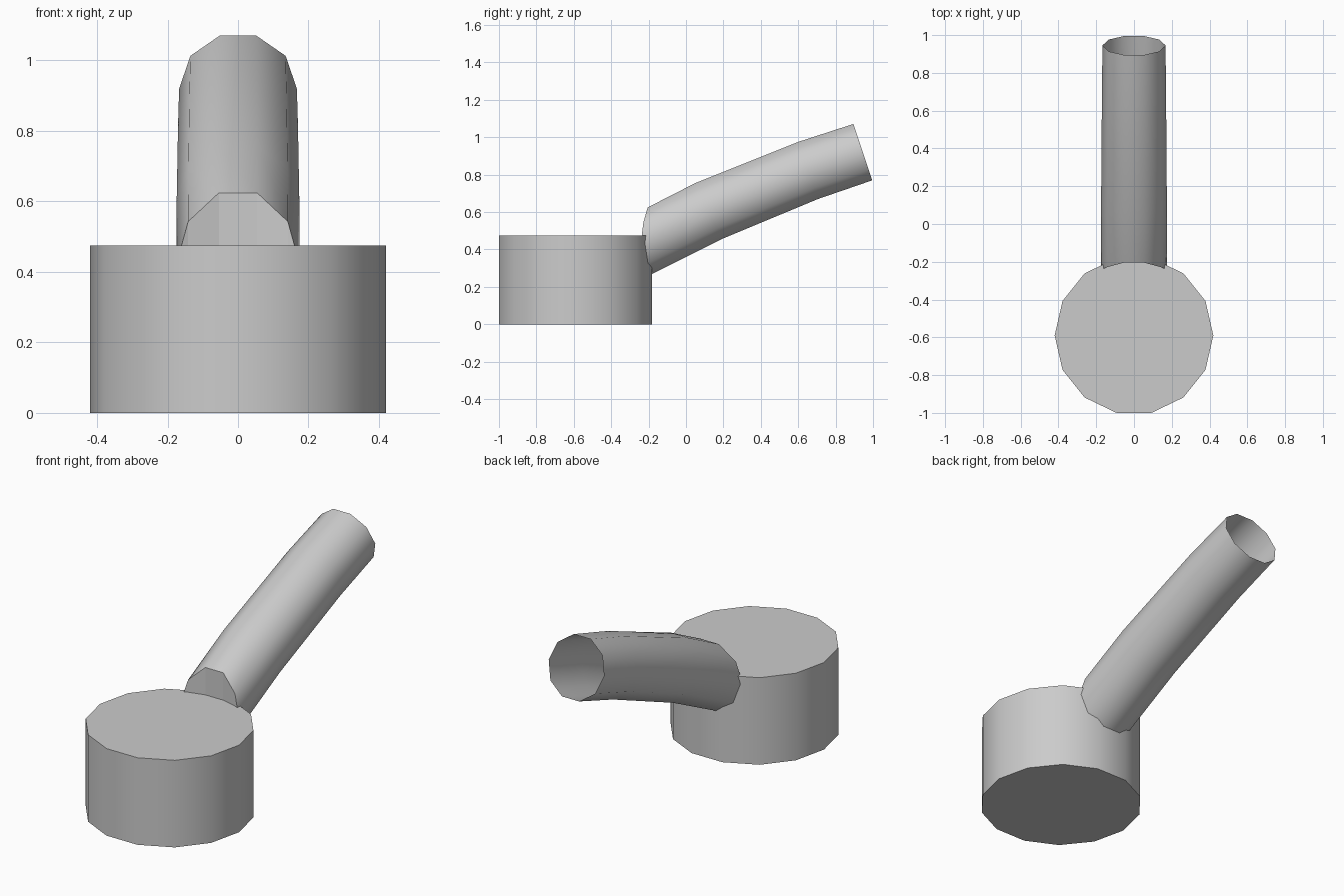
import bpy, bmesh, math

if "Cube" in bpy.data.objects:
    bpy.data.objects.remove(bpy.data.objects["Cube"])

grey = bpy.data.materials.new("light_grey")
grey.diffuse_color = (0.6, 0.6, 0.6, 1)
grey.use_nodes = True
grey.node_tree.nodes["Principled BSDF"].inputs["Base Color"].default_value = grey.diffuse_color


def add_object(name, bm):
    mesh = bpy.data.meshes.new(name)
    bm.to_mesh(mesh)
    bm.free()
    mesh.materials.append(grey)
    obj = bpy.data.objects.new(name, mesh)
    bpy.context.collection.objects.link(obj)
    return obj


# Base: 14-sided drum with flat caps and smooth sides
bm = bmesh.new()
N = 14
rim = [(0.42 * math.cos(2 * math.pi * i / N),
        -0.59 + 0.42 * math.sin(2 * math.pi * i / N)) for i in range(N)]
low = [bm.verts.new((x, y, 0)) for x, y in rim]
high = [bm.verts.new((x, y, 0.475)) for x, y in rim]
for i in range(N):
    j = (i + 1) % N
    bm.faces.new((low[i], low[j], high[j], high[i])).smooth = True
caps = [bm.faces.new(high), bm.faces.new(low[::-1])]
for f in caps:
    for e in f.edges:
        e.smooth = False
add_object("base_drum", bm)

# Handle: 10-sided bent tube, open at the far end
bm = bmesh.new()
M = 10
angles = [2 * math.pi * i / M for i in range(M)]

# the first ring follows the round side of the drum
rings = []
ring = []
for a in angles:
    x = 0.175 * math.cos(a)
    y = -0.59 + math.sqrt(0.389 ** 2 - x * x) - 0.0005 * (abs(x) > 0.1)
    z = 0.441 + (y + 0.205) * 0.505 + 0.193 * math.sin(a)
    ring.append(bm.verts.new((x, y, z)))
rings.append(ring)

# other rings: centre y, centre z, radius, up direction (y, z)
for cy, cz, r, uy, uz in ((0.12, 0.605, 0.174, -0.423, 0.906),
                          (0.652, 0.822, 0.170, -0.326, 0.945),
                          (0.945, 0.92, 0.167, -0.316, 0.949)):
    rings.append([bm.verts.new((r * math.cos(a),
                                cy + r * uy * math.sin(a),
                                cz + r * uz * math.sin(a))) for a in angles])
for a, b in zip(rings, rings[1:]):
    for i in range(M):
        j = (i + 1) % M
        bm.faces.new((a[i], b[i], b[j], a[j])).smooth = True

# near end closed by upright strips
r0 = rings[0]
strips = [(0, 1, 9)] + [(k, k + 1, 9 - k, 10 - k) for k in (1, 2, 3)] + [(4, 5, 6)]
cap = [bm.faces.new([r0[i] for i in s]) for s in strips]
for i in range(M):
    bm.edges.get((r0[i], r0[(i + 1) % M])).smooth = False
bmesh.ops.recalc_face_normals(bm, faces=bm.faces)
add_object("handle_tube", bm)
